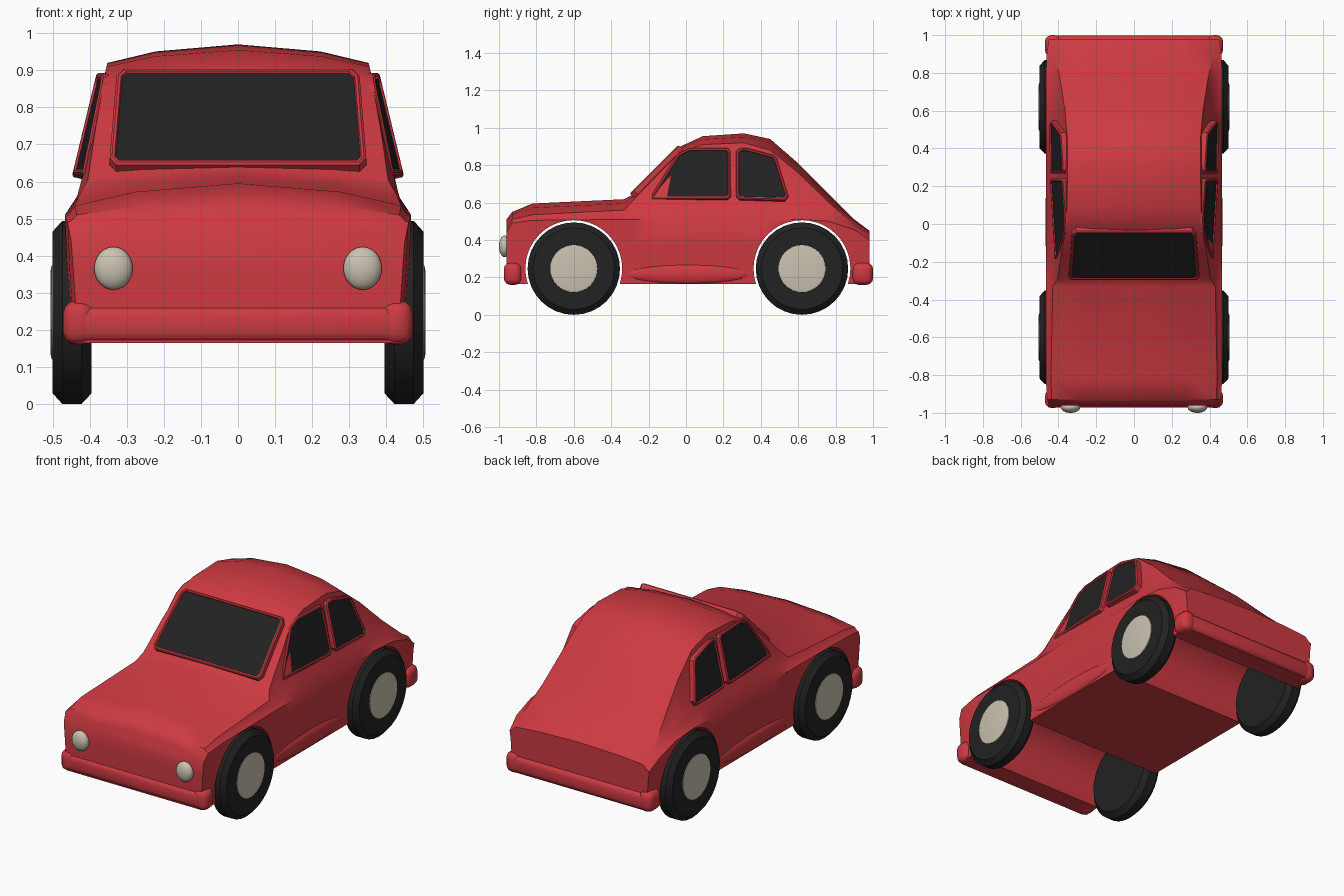
import bpy, bmesh, math
from mathutils import Vector, Matrix

if "Cube" in bpy.data.objects:
    bpy.data.objects.remove(bpy.data.objects["Cube"])


def material(name, rgb):
    m = bpy.data.materials.new(name)
    m.diffuse_color = (*rgb, 1)
    m.use_nodes = True
    m.node_tree.nodes["Principled BSDF"].inputs["Base Color"].default_value = m.diffuse_color
    return m


RED = material("red paint", (0.61, 0.042, 0.054))
BLACK = material("soft black", (0.016, 0.016, 0.016))
CREAM = material("cream", (0.59, 0.54, 0.44))


def finish(name, bm, *mats, angle=40):
    bmesh.ops.recalc_face_normals(bm, faces=bm.faces)
    me = bpy.data.meshes.new(name)
    bm.to_mesh(me)
    bm.free()
    ob = bpy.data.objects.new(name, me)
    bpy.context.collection.objects.link(ob)
    for m in mats:
        me.materials.append(m)
    smooth(ob, angle)
    return ob


def smooth(ob, angle):
    bpy.ops.object.select_all(action='DESELECT')
    ob.select_set(True)
    bpy.context.view_layer.objects.active = ob
    bpy.ops.object.shade_smooth_by_angle(angle=math.radians(angle))


# Body: cross-sections along the length
# y, shoulder half width, shoulder z, roof edge half width, roof edge z, centre z
SECTIONS = [
    (-0.96, 0.450, 0.44, 0.42, 0.465, 0.51),
    (-0.93, 0.460, 0.49, 0.435, 0.51, 0.55),
    (-0.82, 0.467, 0.505, 0.44, 0.535, 0.595),
    (-0.33, 0.467, 0.51, 0.43, 0.56, 0.618),
    (-0.29, 0.467, 0.51, 0.405, 0.605, 0.64),
    (-0.16, 0.467, 0.51, 0.385, 0.74, 0.77),
    (-0.03, 0.467, 0.51, 0.362, 0.87, 0.90),
    (0.09, 0.467, 0.51, 0.355, 0.91, 0.955),
    (0.31, 0.467, 0.51, 0.352, 0.92, 0.97),
    (0.45, 0.467, 0.51, 0.352, 0.88, 0.94),
    (0.60, 0.467, 0.51, 0.365, 0.76, 0.81),
    (0.76, 0.467, 0.50, 0.39, 0.605, 0.65),
    (0.90, 0.462, 0.455, 0.42, 0.48, 0.51),
    (0.98, 0.450, 0.40, 0.41, 0.43, 0.45),
]
bm = bmesh.new()
rings = []
for y, ws, zs, b, ze, zc in SECTIONS:
    half = [(ws - 0.015, 0.165), (ws - 0.012, 0.27), (ws - 0.006, 0.36), (ws, zs),
            (ws + (b - ws) * 0.35, zs + (ze - zs) * 0.15), (b, ze),
            (b * 0.63, ze + (zc - ze) * 0.62)]
    loop = half + [(0, zc)] + [(-x, z) for x, z in reversed(half)]
    rings.append([bm.verts.new((x, y, z)) for x, z in loop])
n = len(rings[0])
for a, c in zip(rings, rings[1:]):
    for i in range(n):
        j = (i + 1) % n
        bm.faces.new((a[i], a[j], c[j], c[i]))
bm.faces.new(rings[0])
bm.faces.new(rings[-1])
body = finish("body", bm, RED)

# Wheel arches cut right through the body
WHEEL_Y, WHEEL_Z = (-0.60, 0.62), 0.247
for y in WHEEL_Y:
    bm = bmesh.new()
    bmesh.ops.create_cone(bm, cap_ends=True, segments=40, radius1=0.259, radius2=0.259, depth=2,
                          matrix=Matrix.Translation((0, y, WHEEL_Z)) @ Matrix.Rotation(math.pi / 2, 4, 'Y'))
    cutter = finish("arch_cutter", bm, RED)
    cutter.hide_render = True
    mod = body.modifiers.new("arch", 'BOOLEAN')
    mod.operation, mod.solver, mod.object = 'DIFFERENCE', 'EXACT', cutter
    bpy.context.view_layer.objects.active = body
    bpy.ops.object.modifier_apply(modifier="arch")
    bpy.data.objects.remove(cutter)
smooth(body, 40)


# Wheels: profiles turned around the axle
def lathe(name, profile, centre, side, mat):
    bm = bmesh.new()
    vs = [bm.verts.new((x, 0, r)) for x, r in profile]
    es = [bm.edges.new(p) for p in zip(vs, vs[1:])]
    bmesh.ops.spin(bm, geom=vs + es, cent=(0, 0, 0), axis=(1, 0, 0),
                   angle=math.tau, steps=32, use_merge=False)
    bmesh.ops.remove_doubles(bm, verts=bm.verts, dist=0.0005)
    for v in bm.verts:
        v.co = Vector((v.co.x * side, v.co.y, v.co.z)) + Vector(centre)
    finish(name, bm, mat, angle=30)


for end, y in zip(("front", "rear"), WHEEL_Y):
    for s, label in ((1, "right"), (-1, "left")):
        c = (0, y, WHEEL_Z)
        lathe(f"{end}_{label}_tyre", [(0.395, 0), (0.395, 0.218), (0.422, 0.247), (0.474, 0.247),
                                      (0.5, 0.218), (0.5, 0)], c, s, BLACK)
        lathe(f"{end}_{label}_hub", [(0.497, 0.128), (0.503, 0.126), (0.506, 0.11), (0.506, 0)], c, s, CREAM)


# Windows: raised red frame with an inset dark pane
def window(name, points, outward, depth):
    bm = bmesh.new()
    out = Vector(outward)
    pane = bm.faces.new([bm.verts.new(p) for p in points])
    pane.normal_update()
    if pane.normal.dot(out) < 0:
        pane.normal_flip()
    nrm = pane.normal.copy()
    front = list(pane.verts)
    back = [bm.verts.new(v.co - nrm * depth) for v in front]
    for i in range(len(front)):
        j = (i + 1) % len(front)
        bm.faces.new((front[j], front[i], back[i], back[j]))
    bm.faces.new(back[::-1])
    for thick, d in ((0.006, 0.005), (0.007, 0), (0.003, -0.006)):
        bmesh.ops.inset_region(bm, faces=[pane], thickness=thick, depth=d, use_even_offset=True)
    pane.material_index = 1
    finish(name, bm, RED, BLACK, angle=30)


right_half = [(0.328, 0.648), (0.346, 0.666), (0.328, 0.888), (0.308, 0.907)]
shield = right_half + [(-x, z) for x, z in reversed(right_half)]
window("windscreen", [(x, z - 0.945, z - 0.003) for x, z in shield], (0, -1, 1), 0.05)

FRONT_SIDE = [(-0.185, 0.618), (0.222, 0.618), (0.24, 0.638), (0.24, 0.873), (0.222, 0.893),
              (0.02, 0.893), (-0.045, 0.863), (-0.182, 0.645)]
REAR_SIDE = [(0.268, 0.638), (0.285, 0.618), (0.53, 0.612), (0.548, 0.64), (0.485, 0.84),
             (0.465, 0.855), (0.32, 0.893), (0.285, 0.89), (0.268, 0.873)]
for s, label in ((1, "right"), (-1, "left")):
    for end, pts, yaw in (("front", FRONT_SIDE, 0.06), ("rear", REAR_SIDE, 0.0)):
        window(f"{end}_{label}_window",
               [(s * (0.442 - 0.24 * (z - 0.618) - yaw * (0.24 - y)), y, z) for y, z in pts],
               (s, 0, 0), 0.04)


# Bumpers: rounded bar with thicker rounded ends
def rounded_box(name, lo, hi, radius):
    lo, hi = Vector(lo), Vector(hi)
    bm = bmesh.new()
    bmesh.ops.create_cube(bm, size=1, matrix=Matrix.Translation((lo + hi) / 2) @ Matrix.Diagonal((*(hi - lo), 1)))
    bmesh.ops.bevel(bm, geom=bm.edges[:], offset=radius, segments=3, profile=0.5, affect='EDGES')
    finish(name, bm, RED)


for end, y0, y1 in (("front", -0.972, -0.88), ("rear", 0.89, 0.998)):
    rounded_box(f"{end}_bumper", (-0.44, y0, 0.165), (0.44, y1, 0.266), 0.03)
    for s, label in ((1, "right"), (-1, "left")):
        x0, x1 = sorted((s * 0.385, s * 0.472))
        rounded_box(f"{end}_{label}_bumper_end", (x0, y0 - 0.002, 0.16), (x1, y1 + 0.002, 0.279), 0.035)


# Headlights and side sills: stretched spheres
def ellipsoid(name, centre, radii, mat):
    bm = bmesh.new()
    bmesh.ops.create_uvsphere(bm, u_segments=24, v_segments=12, radius=1,
                              matrix=Matrix.Translation(centre) @ Matrix.Diagonal((*radii, 1)))
    finish(name, bm, mat, angle=60)


for s, label in ((1, "right"), (-1, "left")):
    ellipsoid(f"{label}_headlight", (s * 0.336, -0.97, 0.366), (0.052, 0.03, 0.058), CREAM)
    ellipsoid(f"{label}_sill", (s * 0.447, 0.01, 0.218), (0.022, 0.34, 0.052), RED)
